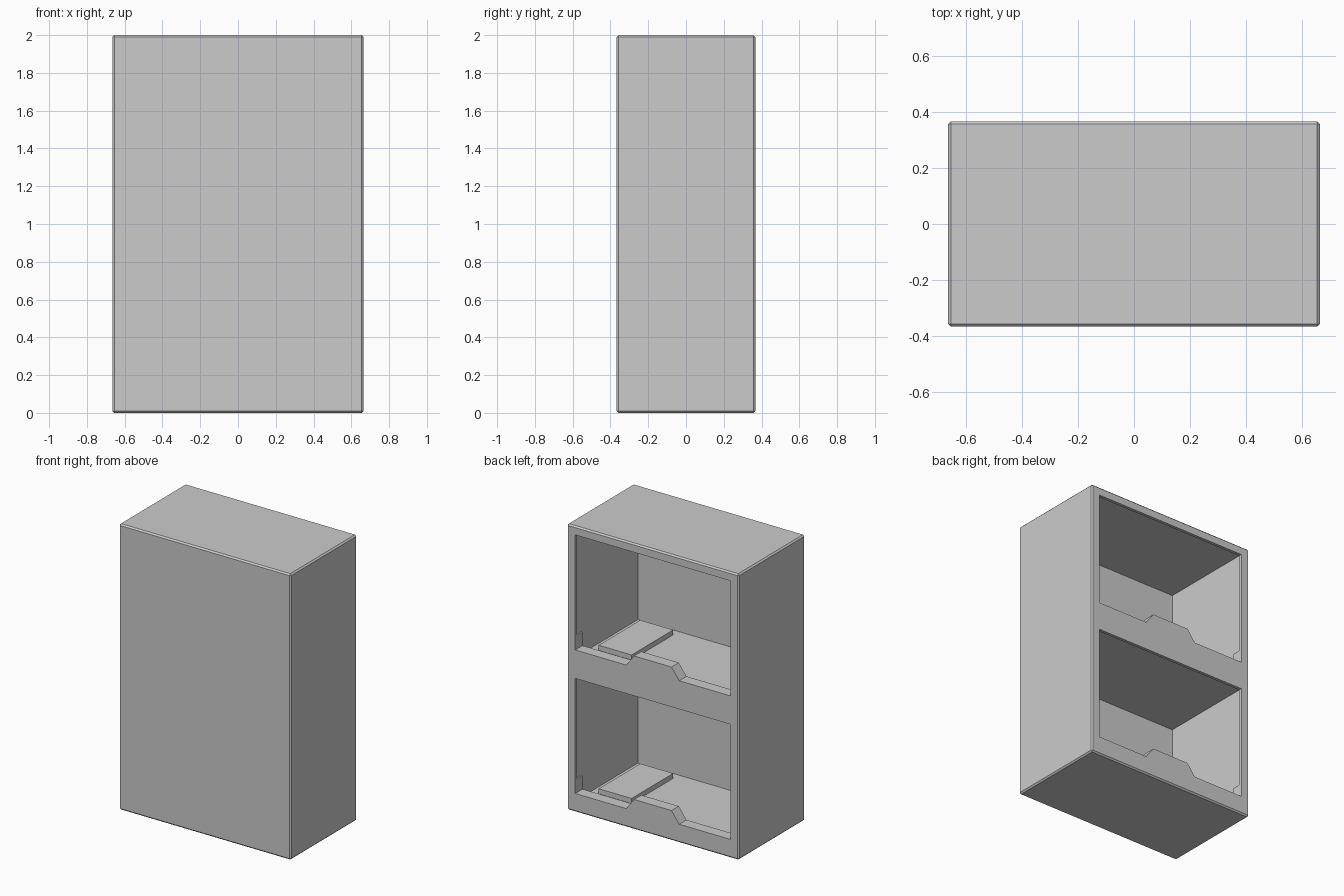
import bpy, bmesh
from mathutils import Vector

if "Cube" in bpy.data.objects:
    bpy.data.objects.remove(bpy.data.objects["Cube"])

W, D, H = 0.665, 0.3675, 2.0      # half width, half depth, height
PITCH = 1.004                     # vertical distance between compartments


def prism(name, points, axis):
    """Extrude a closed outline: each point list is the near and far end of the prism."""
    bm = bmesh.new()
    face = bm.faces.new([bm.verts.new(p) for p in points])
    ext = bmesh.ops.extrude_face_region(bm, geom=[face])
    verts = [v for v in ext["geom"] if isinstance(v, bmesh.types.BMVert)]
    bmesh.ops.translate(bm, verts=verts, vec=Vector(axis))
    bmesh.ops.recalc_face_normals(bm, faces=bm.faces)
    mesh = bpy.data.meshes.new(name)
    bm.to_mesh(mesh)
    bm.free()
    obj = bpy.data.objects.new(name, mesh)
    bpy.context.collection.objects.link(obj)
    return obj


def apply_modifier(obj, name):
    bpy.ops.object.select_all(action='DESELECT')
    bpy.context.view_layer.objects.active = obj
    obj.select_set(True)
    bpy.ops.object.modifier_apply(modifier=name)


def cut(obj, cutter):
    cutter.hide_render = True
    mod = obj.modifiers.new("cut", 'BOOLEAN')
    mod.operation, mod.solver, mod.object = 'DIFFERENCE', 'EXACT', cutter
    apply_modifier(obj, mod.name)
    bpy.data.objects.remove(cutter)


# Outer cabinet with small chamfered edges
cabinet = prism("cabinet", [(-W, -D, 0), (W, -D, 0), (W, D, 0), (-W, D, 0)], (0, 0, H))
bevel = cabinet.modifiers.new("chamfer", 'BEVEL')
bevel.width, bevel.segments = 0.01, 1
apply_modifier(cabinet, bevel.name)

for i, label in enumerate(("lower", "upper")):
    z = i * PITCH
    floor = 0.07 + z

    # Inner cavity: side profile leaves a thick lip below and a thin frame above
    profile = [(-0.34, floor), (0.287, floor), (0.287, 0.225 + z),
               (0.346, 0.225 + z), (0.346, 0.944 + z), (-0.34, 0.944 + z)]
    cut(cabinet, prism("cavity_cutter", [(-0.61, y, h) for y, h in profile], (1.22, 0, 0)))

    # Opening in the back, with the raised bump in the middle of its lower edge
    half = [(0.145, 0.21), (0.205, 0.13), (0.60, 0.13), (0.60, 0.935)]
    outline = half + [(-x, h) for x, h in reversed(half)]
    cut(cabinet, prism("opening_cutter", [(x, 0.2, h + z) for x, h in outline], (0, 0.3, 0)))

    # Low raised panel on one side of the compartment floor
    panel = [(0.295, -0.28), (0.55, -0.28), (0.55, 0.18), (0.295, 0.18)]
    prism(label + "_floor_panel", [(x, y, floor - 0.005) for x, y in panel], (0, 0, 0.04))
